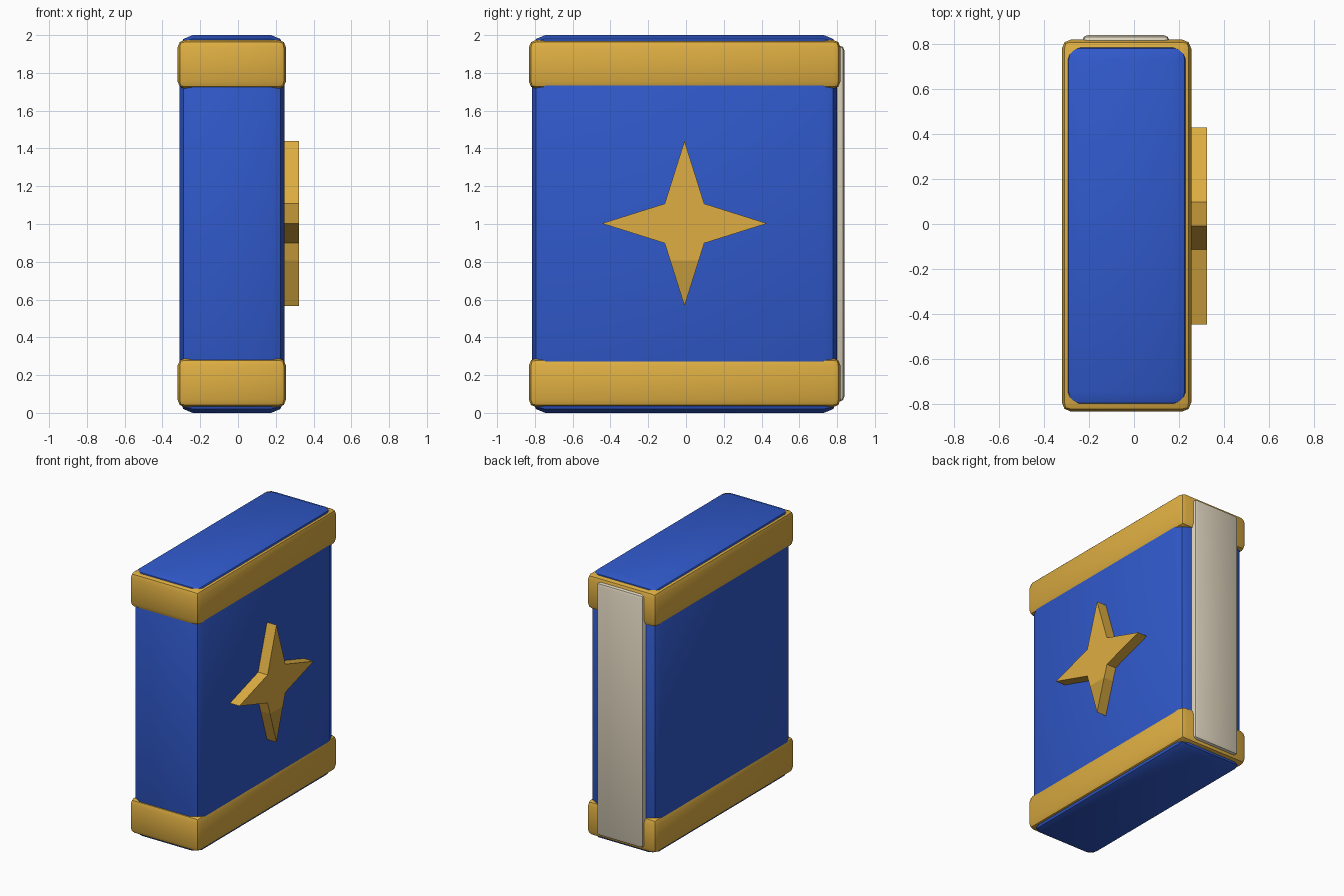
import bpy, bmesh, math

if "Cube" in bpy.data.objects:
    bpy.data.objects.remove(bpy.data.objects["Cube"])


def srgb(r, g, b):
    f = lambda c: c / 12.92 if c <= 0.04045 else ((c + 0.055) / 1.055) ** 2.4
    return (f(r / 255), f(g / 255), f(b / 255), 1)


def material(name, rgb):
    m = bpy.data.materials.new(name)
    m.diffuse_color = srgb(*rgb)
    m.use_nodes = True
    m.node_tree.nodes["Principled BSDF"].inputs["Base Color"].default_value = m.diffuse_color
    return m


BLUE = material("cover blue", (48, 89, 203))
GOLD = material("gold", (222, 174, 66))
DARK_GOLD = material("dark gold", (194, 153, 58))
PAPER = material("page cream", (222, 212, 190))


def finish(bm, name, mats, bevel=0, segments=2):
    bmesh.ops.recalc_face_normals(bm, faces=bm.faces)
    mesh = bpy.data.meshes.new(name)
    bm.to_mesh(mesh)
    bm.free()
    for m in mats:
        mesh.materials.append(m)
    ob = bpy.data.objects.new(name, mesh)
    bpy.context.collection.objects.link(ob)
    if bevel:
        mod = ob.modifiers.new("bevel", 'BEVEL')
        mod.width = bevel
        mod.segments = segments
        bpy.ops.object.select_all(action='DESELECT')
        ob.select_set(True)
        bpy.context.view_layer.objects.active = ob
        bpy.ops.object.modifier_apply(modifier="bevel")
        bpy.ops.object.shade_smooth_by_angle(angle=math.radians(30))
    return ob


def box(name, lo, hi, mat, bevel):
    bm = bmesh.new()
    bmesh.ops.create_cube(bm, size=1)
    for v in bm.verts:
        v.co = [a + (b - a) * (c + 0.5) for a, b, c in zip(lo, hi, v.co)]
    return finish(bm, name, [mat], bevel)


# Book body, page edge at the back, gold bands near both ends
box("cover", (-0.31, -0.815, 0), (0.245, 0.80, 2), BLUE, 0.07)
box("pages", (-0.23, 0.60, 0.06), (0.157, 0.838, 1.945), PAPER, 0.025)
for name, z0, z1 in (("lower_band", 0.03, 0.29), ("upper_band", 1.715, 1.975)):
    box(name, (-0.32, -0.832, z0), (0.254, 0.818, z1), GOLD, 0.04)

# Four-pointed star on the right cover, its lowest tip in a darker gold
bm = bmesh.new()
ring = []
for i in range(8):
    r = 0.437 if i % 2 == 0 else 0.148
    a = i * math.pi / 4
    ring.append(bm.verts.new((0.2, -0.008 + r * math.cos(a), 1.003 + r * math.sin(a))))
face = bm.faces.new(ring)
out = bmesh.ops.extrude_face_region(bm, geom=[face])
for v in out["geom"]:
    if isinstance(v, bmesh.types.BMVert):
        v.co.x = 0.323
if not face.is_valid or len(bm.faces) < 10:
    bm.faces.new(ring)
bmesh.ops.bisect_plane(bm, geom=bm.verts[:] + bm.edges[:] + bm.faces[:],
                       plane_co=(0, 0, 0.807), plane_no=(0, 0, 1))
for f in bm.faces:
    f.material_index = int(f.calc_center_median().z < 0.80 and
                           max(v.co.z for v in f.verts) < 0.81)
finish(bm, "star", [GOLD, DARK_GOLD])
